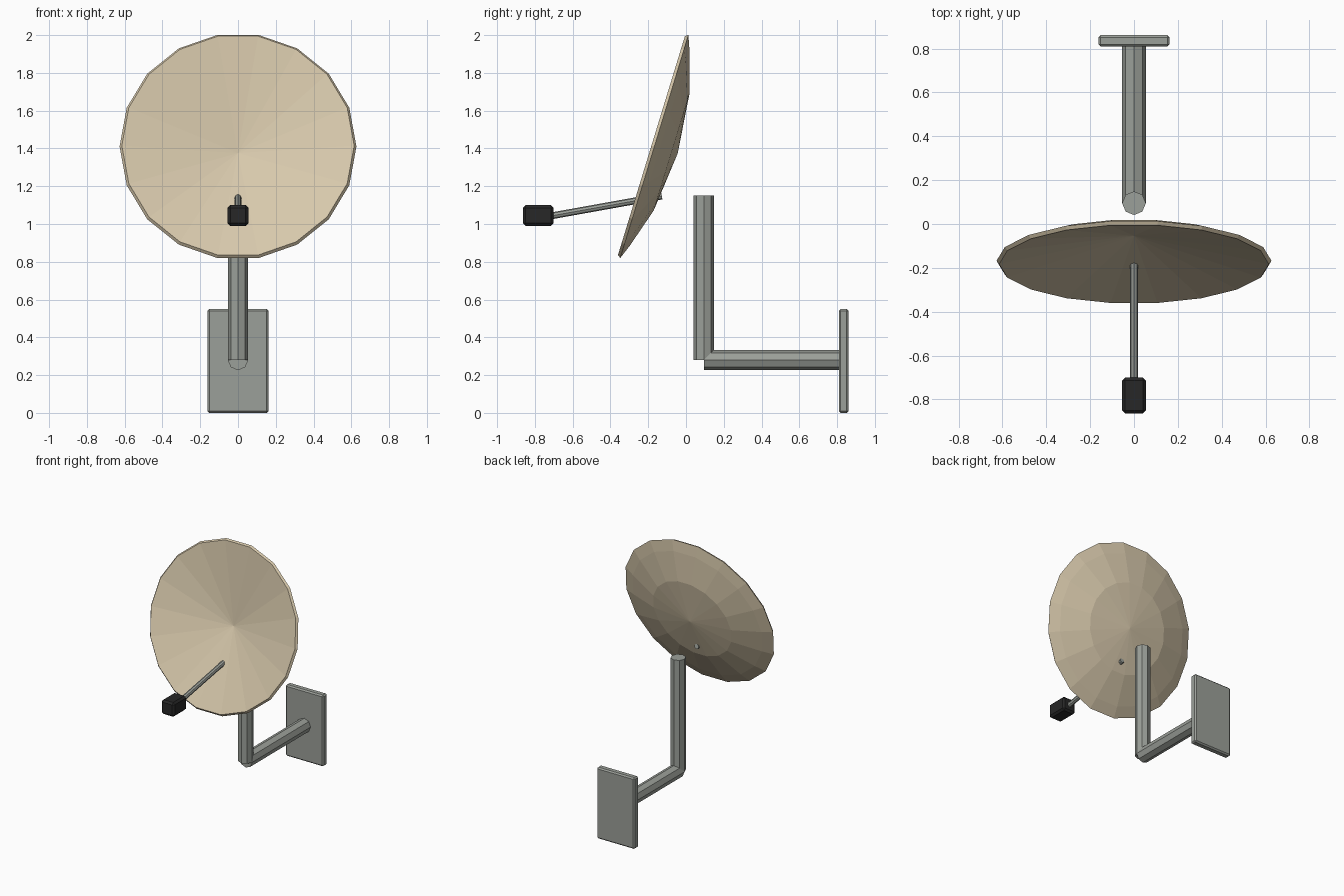
import bpy, bmesh, math
from mathutils import Vector, Matrix

old = bpy.data.objects.get("Cube")
if old:
    bpy.data.objects.remove(old, do_unlink=True)


def material(name, rgb):
    m = bpy.data.materials.new(name)
    m.use_nodes = True
    m.diffuse_color = (*rgb, 1)
    m.node_tree.nodes["Principled BSDF"].inputs["Base Color"].default_value = (*rgb, 1)
    return m


cream = material("warm cream", (0.68, 0.58, 0.41))
grey = material("metal grey", (0.33, 0.35, 0.32))
black = material("black plastic", (0.02, 0.02, 0.02))


def finish(name, bm, mat):
    bmesh.ops.recalc_face_normals(bm, faces=bm.faces)
    me = bpy.data.meshes.new(name)
    bm.to_mesh(me)
    bm.free()
    me.materials.append(mat)
    ob = bpy.data.objects.new(name, me)
    bpy.context.collection.objects.link(ob)
    return ob


def pipe(name, a, b, radius, mat, sides=8):
    a, b = Vector(a), Vector(b)
    bm = bmesh.new()
    turn = (b - a).to_track_quat('Z', 'Y').to_matrix().to_4x4()
    bmesh.ops.create_cone(bm, cap_ends=True, segments=sides, radius1=radius, radius2=radius,
                          depth=(b - a).length, matrix=Matrix.Translation((a + b) / 2) @ turn)
    return finish(name, bm, mat)


def box(name, centre, size, bevel, mat):
    bm = bmesh.new()
    bmesh.ops.create_cube(bm, size=1, matrix=Matrix.Translation(centre) @ Matrix.Diagonal((*size, 1)))
    bmesh.ops.bevel(bm, geom=bm.edges[:], offset=bevel, segments=1, affect='EDGES')
    return finish(name, bm, mat)


# Dish: (radius, depth behind the rim) from the front centre, over the rim, to the back centre
profile = [(0, 0.135), (0.615, 0), (0.627, 0.016), (0.547, 0.046), (0.33, 0.112), (0, 0.145)]
SIDES = 18
bm = bmesh.new()
rings = []
for r, d in profile:
    count = SIDES if r else 1
    rings.append([bm.verts.new((r * math.cos(i * math.tau / SIDES), d,
                                r * math.sin(i * math.tau / SIDES))) for i in range(count)])
for a, b in zip(rings, rings[1:]):
    for i in range(SIDES):
        j = (i + 1) % SIDES
        corners = [a[i % len(a)], a[j % len(a)], b[j % len(b)], b[i % len(b)]]
        bm.faces.new(list(dict.fromkeys(corners)))
bm.transform(Matrix.Translation((0, -0.183, 1.415)) @ Matrix.Rotation(math.radians(-17), 4, 'X'))
finish("dish", bm, cream)

# Receiver on its arm
pipe("receiver_arm", (0, -0.78, 1.031), (0, -0.128, 1.148), 0.018, grey)
box("receiver", (0, -0.782, 1.045), (0.11, 0.163, 0.11), 0.014, black)

# Mount
pipe("mast", (0, 0.095, 0.28), (0, 0.095, 1.15), 0.054, grey)
pipe("wall_arm", (0, 0.095, 0.28), (0, 0.82, 0.28), 0.054, grey)
box("wall_plate", (0, 0.835, 0.275), (0.324, 0.052, 0.55), 0.01, grey)
